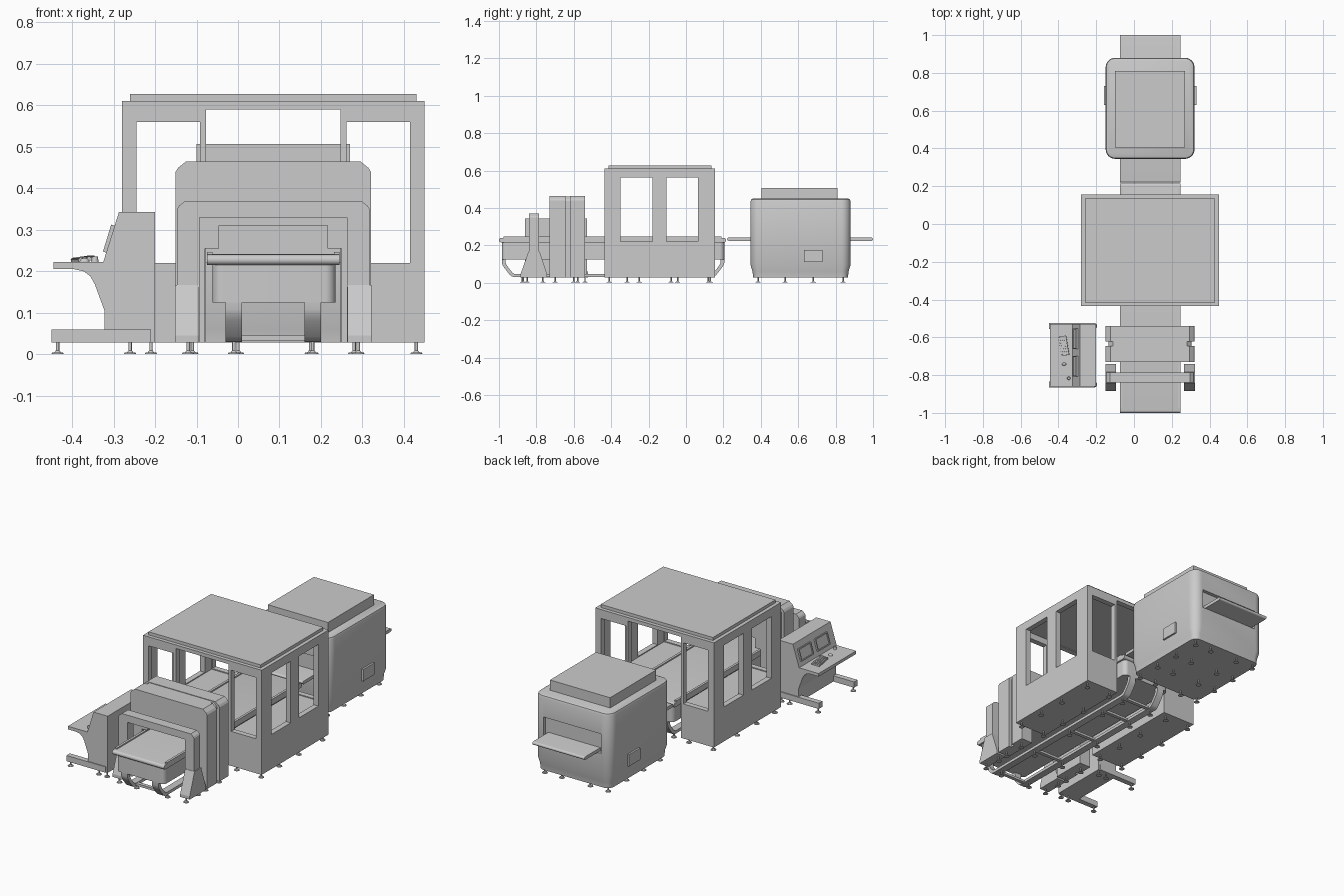
import bpy, bmesh, math
from mathutils import Vector, Matrix

if "Cube" in bpy.data.objects:
    bpy.data.objects.remove(bpy.data.objects["Cube"])

CX = 0.085  # centre line of the machine


def finish(name, bm, smooth=False):
    bmesh.ops.recalc_face_normals(bm, faces=bm.faces)
    me = bpy.data.meshes.new(name)
    bm.to_mesh(me)
    bm.free()
    ob = bpy.data.objects.new(name, me)
    bpy.context.collection.objects.link(ob)
    if smooth:
        bpy.ops.object.select_all(action='DESELECT')
        ob.select_set(True)
        bpy.context.view_layer.objects.active = ob
        bpy.ops.object.shade_smooth_by_angle(angle=math.radians(35))
    return ob


def add_box(bm, x0, x1, y0, y1, z0, z1):
    m = Matrix.Translation(((x0 + x1) / 2, (y0 + y1) / 2, (z0 + z1) / 2))
    bmesh.ops.create_cube(bm, size=1, matrix=m @ Matrix.Diagonal((x1 - x0, y1 - y0, z1 - z0, 1)))


def boxes(name, *items):
    bm = bmesh.new()
    for b in items:
        add_box(bm, *b)
    return finish(name, bm)


def prism(name, pts, axis, a, b, smooth=False):
    """Extrude a profile along x (points are y,z) or along y (points are x,z)."""
    bm = bmesh.new()
    place = (lambda p, t: (t, *p)) if axis == 'x' else (lambda p, t: (p[0], t, p[1]))
    rings = [[bm.verts.new(place(p, t)) for p in pts] for t in (a, b)]
    bm.faces.new(rings[0])
    bm.faces.new(rings[1][::-1])
    for i in range(len(pts)):
        j = (i + 1) % len(pts)
        bm.faces.new((rings[0][i], rings[0][j], rings[1][j], rings[1][i]))
    return finish(name, bm, smooth)


def rounded_body(name, x0, x1, y0, y1, r, layers):
    """Stack rounded rectangles; layers are (z, inset)."""
    bm, rings = bmesh.new(), []
    for z, d in layers:
        ring = []
        for k, (cx, cy) in enumerate(((x1 - r, y1 - r), (x0 + r, y1 - r), (x0 + r, y0 + r), (x1 - r, y0 + r))):
            for i in range(9):
                a = (k + i / 8) * math.pi / 2
                ring.append(bm.verts.new((cx + (r - d) * math.cos(a), cy + (r - d) * math.sin(a), z)))
        rings.append(ring)
    bm.faces.new(rings[0])
    bm.faces.new(rings[-1])
    for lo, hi in zip(rings, rings[1:]):
        for i in range(len(lo)):
            j = (i + 1) % len(lo)
            bm.faces.new((lo[i], lo[j], hi[j], hi[i]))
    return finish(name, bm, True)


def cut(ob, *items):
    for b in items:
        cutter = boxes("cutter", b)
        cutter.hide_render = True
        mod = ob.modifiers.new("cut", 'BOOLEAN')
        mod.operation, mod.solver, mod.object = 'DIFFERENCE', 'EXACT', cutter
        bpy.context.view_layer.objects.active = ob
        bpy.ops.object.modifier_apply(modifier=mod.name)
        bpy.data.objects.remove(cutter)


def belt(name, y0, y1, z0, z1):
    r, zc = (z1 - z0) / 2, (z0 + z1) / 2
    arc = [math.pi * (i / 8 - 0.5) for i in range(9)]
    pts = [(y1 - r + r * math.cos(a), zc + r * math.sin(a)) for a in arc]
    pts += [(y0 + r - r * math.cos(a), zc - r * math.sin(a)) for a in arc]
    return prism(name, pts, 'x', -0.075, 0.245, True)


def feet(name, xs, ys, top=0.03):
    bm = bmesh.new()
    for x in xs:
        for y in ys:
            for r1, r2, z0, z1 in ((0.015, 0.013, 0, 0.004), (0.008, 0.004, 0.004, 0.009), (0.004, 0.004, 0.009, top)):
                bmesh.ops.create_cone(bm, cap_ends=True, segments=12, radius1=r1, radius2=r2, depth=z1 - z0,
                                      matrix=Matrix.Translation((x, y, (z0 + z1) / 2)))
    return finish(name, bm, True)


# central cabin: hollow shell, windows on all sides, passage for the conveyor
cabin = boxes("cabin", (-0.28, 0.45, -0.435, 0.155, 0.028, 0.61))
cut(cabin, (-0.25, 0.42, -0.405, 0.125, 0.215, 0.595),
    (-0.077, 0.247, -0.6, 0.3, -0.1, 0.59),
    (-0.245, -0.092, -0.6, 0.3, 0.22, 0.56), (0.262, 0.415, -0.6, 0.3, 0.22, 0.56),
    (-0.5, 0.6, -0.35, -0.18, 0.22, 0.563), (-0.5, 0.6, -0.105, 0.065, 0.22, 0.563))
boxes("cabin_roof", (-0.26, 0.43, -0.415, 0.135, 0.61, 0.627))
feet("cabin_feet", (-0.26, -0.11, 0.28, 0.43), (-0.41, -0.25, -0.08, 0.13))

# rear oven housing with tapered plinth and slots front and back
oven = rounded_body("oven_housing", -0.15, 0.32, 0.345, 0.88, 0.05,
                    ((0.028, 0.014), (0.06, 0.011), (0.095, 0), (0.435, 0), (0.446, 0.004), (0.45, 0.013)))
cut(oven, (-0.092, 0.262, 0.86, 1.0, 0.222, 0.33), (-0.092, 0.262, 0.2, 0.365, 0.222, 0.33))
boxes("oven_top_hood", (-0.1, 0.27, 0.405, 0.81, 0.448, 0.507))
boxes("oven_side_panels", (-0.16, -0.14, 0.63, 0.73, 0.11, 0.175), (0.31, 0.33, 0.63, 0.73, 0.11, 0.175))
belt("oven_belt", 0.22, 1.0, 0.224, 0.242)
feet("oven_feet", (-0.11, 0.0, 0.175, 0.28), (0.385, 0.53, 0.68, 0.84))

# long conveyor: belt, side rails, body and end roller
belt("conveyor_belt", -1.0, 0.215, 0.215, 0.24)
boxes("belt_side_rails", (-0.075, -0.062, -0.975, 0.19, 0.222, 0.247), (0.232, 0.245, -0.975, 0.19, 0.222, 0.247))
rounded_body("conveyor_body", -0.062, 0.235, -0.985, 0.205, 0.025, ((0.125, 0), (0.218, 0)))

# curved runner legs under the conveyor
outer = [(-0.985, 0.14), (-0.985, 0.108), (-0.981, 0.095), (-0.972, 0.08), (-0.942, 0.042), (-0.932, 0.034), (-0.918, 0.03)]
inner = [(-0.905, 0.046), (-0.92, 0.048), (-0.93, 0.056), (-0.955, 0.088), (-0.962, 0.1), (-0.965, 0.11), (-0.965, 0.14)]
flip = lambda pts: [(-0.78 - y, z) for y, z in reversed(pts)]
for side, x in (("left", -0.03), ("right", 0.16)):
    prism(side + "_runner", outer + flip(outer) + flip(inner) + inner, 'x', x, x + 0.04, True)
boxes("runner_crossbars", *[(-0.01, 0.18, y - 0.01, y + 0.01, 0.032, 0.045) for y in (-0.9, -0.6, -0.32, -0.05, 0.12)])
feet("runner_feet", (-0.01, 0.18), (-0.875, -0.6, -0.315, -0.045, 0.12), 0.035)


# gate profile: chamfered arch with a stepped opening
def gate(name, hw, top, ch, steps, y0, y1):
    half = [(hw, 0.028), (hw, top - ch), (hw - ch * 0.25, top - ch * 0.6), (hw - ch, top)]
    hole = [(steps[0][0], 0.028)]
    for i, (w, z) in enumerate(steps):
        hole.append((w, z))
        if i + 1 < len(steps):
            hole.append((steps[i + 1][0], z))
    right = hole[::-1] + half
    pts = [(CX + x, z) for x, z in right] + [(CX - x, z) for x, z in reversed(right)]
    return prism(name, pts, 'y', y0, y1)


# large scanning gate: two slabs with a recessed seam
stepped = ((0.165, 0.255), (0.131, 0.31))
gate("scan_gate_front", 0.236, 0.465, 0.026, stepped, -0.73, -0.645)
gate("scan_gate_seam", 0.22, 0.462, 0.024, stepped, -0.646, -0.62)
gate("scan_gate_back", 0.236, 0.465, 0.026, stepped, -0.621, -0.54)
feet("scan_gate_feet", (-0.12, 0.29), (-0.7, -0.58))

# small entry gate with flared leg covers
gate("entry_gate", 0.232, 0.37, 0.02, ((0.178, 0.33),), -0.84, -0.785)
flare = [(-0.885, 0.028), (-0.885, 0.045), (-0.842, 0.167), (-0.783, 0.167), (-0.742, 0.045), (-0.742, 0.028)]
for side, x in (("left", -0.152), ("right", 0.264)):
    prism(side + "_gate_leg_cover", flare, 'x', x, x + 0.058)
feet("entry_gate_feet", (-0.12, 0.29), (-0.87, -0.765))

# operator console: cabinet with desk, floor arms
cabinet = [(-0.2, 0.028), (-0.2, 0.343), (-0.287, 0.343), (-0.325, 0.222), (-0.445, 0.222), (-0.445, 0.205),
           (-0.395, 0.205), (-0.372, 0.2), (-0.356, 0.188), (-0.345, 0.168), (-0.322, 0.105), (-0.322, 0.028)]
prism("console_cabinet", cabinet, 'y', -0.86, -0.53)
boxes("console_floor_arms", (-0.45, -0.21, -0.865, -0.835, 0.028, 0.06), (-0.45, -0.21, -0.555, -0.525, 0.028, 0.06))
feet("console_feet", (-0.435, -0.26, -0.21), (-0.85, -0.54))

# tilted screens on the sloping console face: bezel of four bars and a pane
for name, yc in (("left_screen", -0.608), ("right_screen", -0.753)):
    bm = bmesh.new()
    for b in ((-0.007, 0.004, -0.055, 0.055, -0.034, -0.028), (-0.007, 0.004, -0.055, 0.055, 0.028, 0.034),
              (-0.007, 0.004, -0.055, -0.048, -0.028, 0.028), (-0.007, 0.004, 0.048, 0.055, -0.028, 0.028),
              (-0.002, 0.004, -0.048, 0.048, -0.028, 0.028)):
        add_box(bm, *b)
    bm.transform(Matrix.Translation((-0.309, yc, 0.278)) @ Matrix.Rotation(math.radians(17), 4, 'Y'))
    finish(name, bm)

# keyboard with key rows, mouse and knob on the desk
bm = bmesh.new()
add_box(bm, -0.022, 0.022, -0.052, 0.052, 0, 0.007)
for i in range(4):
    for j in range(8):
        x, y = -0.016 + i * 0.0105, -0.046 + j * 0.0132
        add_box(bm, x - 0.004, x + 0.004, y - 0.0052, y + 0.0052, 0.007, 0.01)
bm.transform(Matrix.Translation((-0.372, -0.645, 0.225)) @ Matrix.Rotation(math.radians(10), 4, 'Z')
             @ Matrix.Rotation(math.radians(-8), 4, 'Y'))
finish("keyboard", bm)
bm = bmesh.new()
bmesh.ops.create_uvsphere(bm, u_segments=12, v_segments=8, radius=1,
                          matrix=Matrix.Translation((-0.37, -0.742, 0.223)) @ Matrix.Diagonal((0.012, 0.008, 0.009, 1)))
finish("mouse", bm, True)
bm = bmesh.new()
bmesh.ops.create_cone(bm, cap_ends=True, segments=16, radius1=0.009, radius2=0.007, depth=0.014,
                      matrix=Matrix.Translation((-0.345, -0.817, 0.229)))
finish("desk_knob", bm, True)
